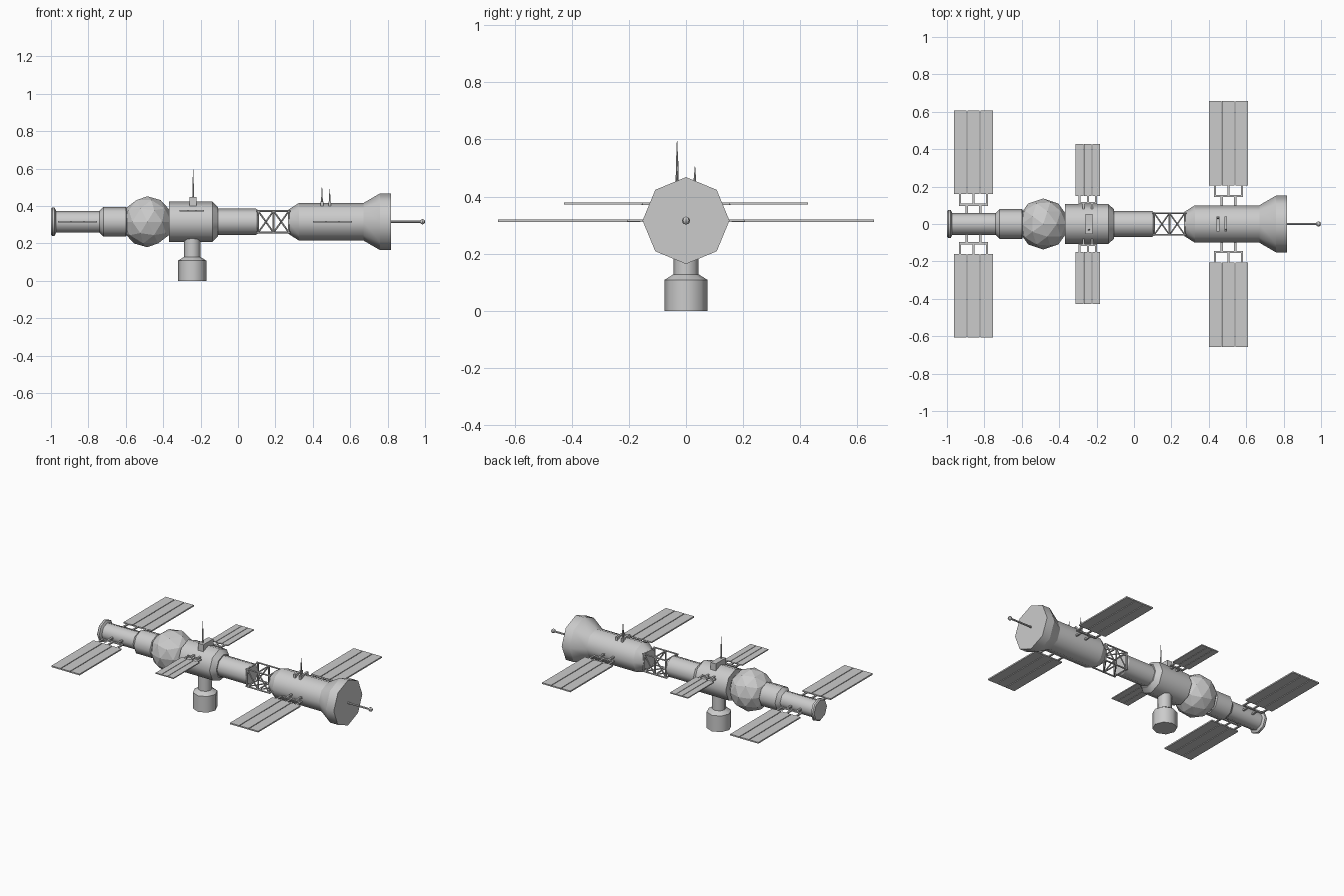
import bpy, bmesh, math
from mathutils import Vector, Matrix

if "Cube" in bpy.data.objects:
    bpy.data.objects.remove(bpy.data.objects["Cube"])

AXIS_Z = 0.316


def finish(name, bm):
    bmesh.ops.recalc_face_normals(bm, faces=bm.faces)
    me = bpy.data.meshes.new(name)
    bm.to_mesh(me)
    bm.free()
    ob = bpy.data.objects.new(name, me)
    bpy.context.collection.objects.link(ob)
    return ob


def lathe(name, profile, origin, axis='X', sides=8):
    """Closed turned part from (distance along axis, radius) pairs."""
    bm = bmesh.new()
    rings = []
    for d, r in profile:
        ring = []
        for i in range(sides):
            a = 2 * math.pi * i / sides
            u, v = r * math.cos(a), r * math.sin(a)
            co = (d, u, v) if axis == 'X' else (u, v, d)
            ring.append(bm.verts.new(Vector(co) + Vector(origin)))
        rings.append(ring)
    for a, b in zip(rings, rings[1:]):
        for i in range(sides):
            j = (i + 1) % sides
            bm.faces.new((a[i], a[j], b[j], b[i])).smooth = True
    bm.faces.new(rings[0])
    bm.faces.new(rings[-1])
    # keep every ring crisp, smooth only around the axis
    for ring in rings:
        for i in range(sides):
            bm.edges.get((ring[i], ring[(i + 1) % sides])).smooth = False
    return finish(name, bm)


def add_box(bm, lo, hi):
    lo, hi = Vector(lo), Vector(hi)
    m = Matrix.Translation((lo + hi) / 2) @ Matrix.Diagonal((*(hi - lo), 1))
    bmesh.ops.create_cube(bm, size=1, matrix=m)


def add_rod(bm, a, b, r1, r2=None, sides=6):
    a, b = Vector(a), Vector(b)
    d = b - a
    m = Matrix.Translation((a + b) / 2) @ d.to_track_quat('Z', 'Y').to_matrix().to_4x4()
    bmesh.ops.create_cone(bm, cap_ends=True, segments=sides, radius1=r1,
                          radius2=r1 if r2 is None else r2, depth=d.length, matrix=m)


# Pressurised modules along the main axis
centre = (0, 0, AXIS_Z)
lathe("rear_module", [(-1, .068), (-.993, .075), (-.98, .075), (-.972, .058), (-.74, .058),
                      (-.718, .08), (-.60, .08), (-.585, .06)], centre)
lathe("hub_module", [(-.37, .107), (-.137, .107), (-.107, .078)], centre)
lathe("connecting_tunnel", [(-.12, .07), (.095, .07), (.105, .064)], centre)
lathe("forward_module", [(.27, .065), (.325, .1), (.67, .1), (.76, .152), (.818, .152)], centre)

# Faceted node
bm = bmesh.new()
bmesh.ops.create_icosphere(bm, subdivisions=2, radius=.136,
                           matrix=Matrix.Translation((-.485, 0, AXIS_Z)))
finish("spherical_node", bm)

# Docking module hanging below the hub
lathe("docking_module", [(0, .076), (.108, .076), (.128, .044), (.24, .044)], (-.245, 0, 0), 'Z')

# Open lattice between the tunnel and the forward module
bm = bmesh.new()
h = .058
stations = [.108, .19, .272]
corners = [(h, h), (-h, h), (-h, -h), (h, -h)]
for k, (y, z) in enumerate(corners):
    y2, z2 = corners[(k + 1) % 4]
    z, z2 = z + AXIS_Z, z2 + AXIS_Z
    add_rod(bm, (.10, y, z), (.28, y, z), .0055)
    for x in stations:
        add_rod(bm, (x, y, z), (x, y2, z2), .005)
    for xa, xb in zip(stations, stations[1:]):
        add_rod(bm, (xa, y, z), (xb, y2, z2), .0045)
finish("truss", bm)

# Nose probe
bm = bmesh.new()
add_rod(bm, (.81, 0, AXIS_Z), (.985, 0, AXIS_Z), .006, sides=8)
bmesh.ops.create_uvsphere(bm, u_segments=8, v_segments=6, radius=.014,
                          matrix=Matrix.Translation((.986, 0, AXIS_Z)))
finish("nose_probe", bm)


# Solar wings: three strips on a forked bracket, on both sides
def solar_wing(name, xc, z, pitch, y_hull, y_bar, y_in, y_out, t):
    for side, s in (("left", 1), ("right", -1)):
        strips, frame = bmesh.new(), bmesh.new()

        def box(bm, x, w, ya, yb, th):
            ya, yb = sorted((s * ya, s * yb))
            add_box(bm, (x - w / 2, ya, z - th / 2), (x + w / 2, yb, z + th / 2))

        for k in (-1, 0, 1):
            box(strips, xc + k * pitch, pitch * .93, y_in, y_out, t)
            box(frame, xc + k * pitch, .011, y_bar, y_in + .005, .008)
        box(frame, xc, 2 * pitch + .011, y_bar - .006, y_bar + .006, .009)
        for k in (-.5, .5):
            box(frame, xc + k * pitch, .012, y_hull, y_bar, .01)
        finish(f"{name}_panels_{side}", strips)
        finish(f"{name}_bracket_{side}", frame)


solar_wing("rear", -.858, AXIS_Z, .0715, .045, .103, .16, .607, .009)
solar_wing("hub", -.247, .375, .045, .07, .112, .15, .427, .007)
solar_wing("forward", .505, AXIS_Z, .0715, .085, .15, .205, .657, .009)


# Antennas on small mounting blocks
def antenna(name, x, width, half_y, z_lo, z_hi, y, tip):
    bm = bmesh.new()
    add_box(bm, (x - width / 2, -half_y, z_lo), (x + width / 2, half_y, z_hi))
    mid = z_hi + (tip - z_hi) * .65
    add_rod(bm, (x, y, z_hi - .005), (x, y, mid), .0055, .0035)
    add_rod(bm, (x, y, mid), (x, y, tip), .0025, .0012)
    finish(name, bm)


antenna("hub_antenna", -.24, .038, .053, .40, .448, -.031, .595)
antenna("forward_antenna_a", .449, .014, .04, .39, .424, .031, .505)
antenna("forward_antenna_b", .49, .014, .04, .39, .424, -.031, .49)
